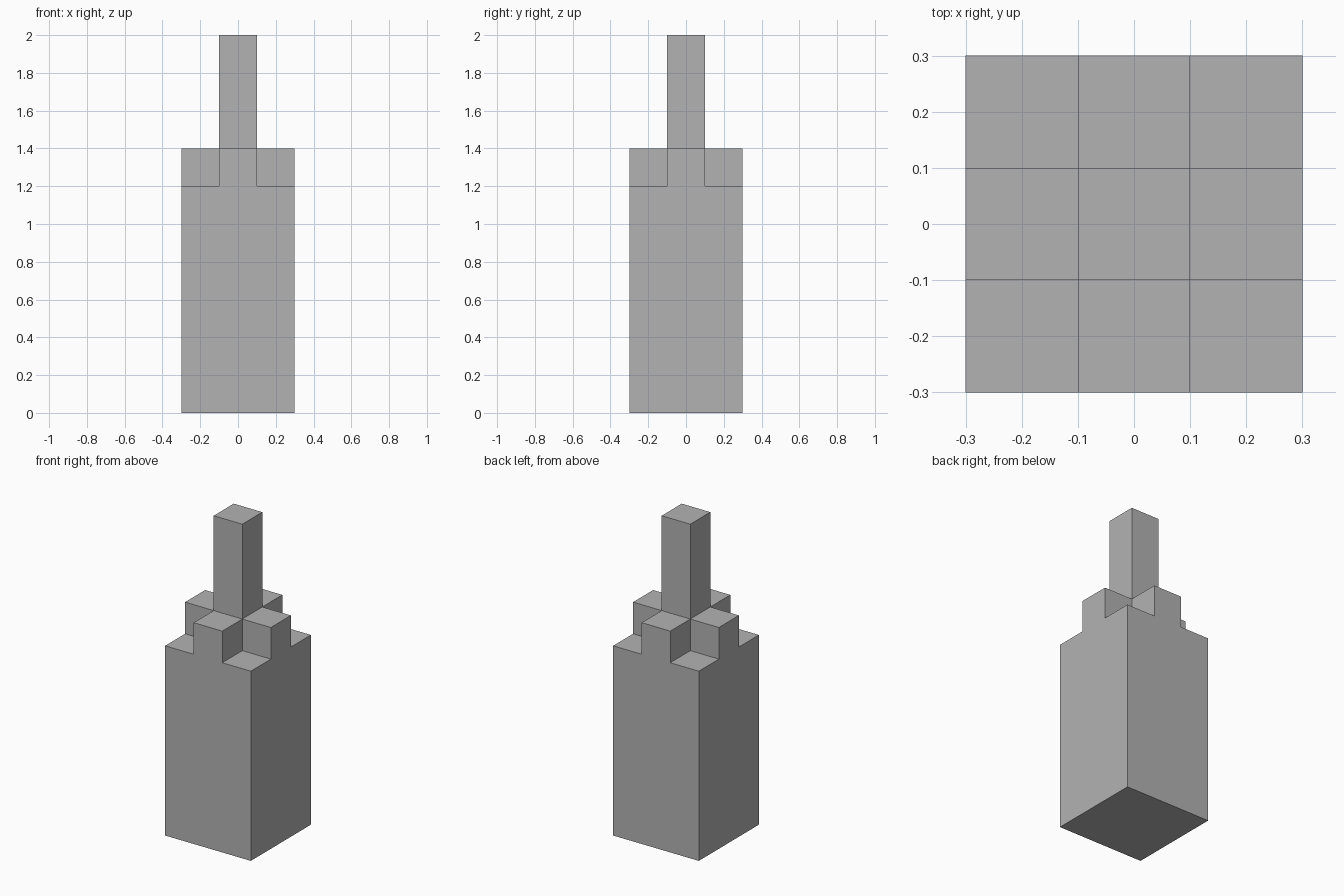
import bpy
import bmesh
import math

cube = bpy.data.objects.get("Cube")
if cube:
    bpy.data.objects.remove(cube, do_unlink=True)

# Single plain grey
GREY = (0.45, 0.45, 0.45, 1.0)
mat = bpy.data.materials.new("plain grey")
mat.use_nodes = True
mat.diffuse_color = GREY
mat.node_tree.nodes["Principled BSDF"].inputs["Base Color"].default_value = GREY

HALF = 0.3    # half width of the body
CELL = 0.1    # half width of the spire and of each cross arm


def raise_faces(bm, faces, height):
    """Extrude faces straight up and return the new caps."""
    geom = bmesh.ops.extrude_face_region(bm, geom=faces)["geom"]
    verts = [g for g in geom if isinstance(g, bmesh.types.BMVert)]
    bmesh.ops.translate(bm, verts=verts, vec=(0, 0, height))
    return [g for g in geom if isinstance(g, bmesh.types.BMFace)]


def centre(face):
    return face.calc_center_median()


bm = bmesh.new()
bmesh.ops.create_grid(bm, x_segments=3, y_segments=3, size=HALF)

# Square body
caps = raise_faces(bm, bm.faces[:], 1.2)

# Cross-shaped step, leaving the four corners low
cross = [f for f in caps if min(abs(centre(f).x), abs(centre(f).y)) < CELL]
caps = raise_faces(bm, cross, 0.2)

# Central spire
middle = [f for f in caps if max(abs(centre(f).x), abs(centre(f).y)) < CELL]
raise_faces(bm, middle, 0.6)

# Merge coplanar faces into clean flat sides
bmesh.ops.recalc_face_normals(bm, faces=bm.faces[:])
bmesh.ops.dissolve_limit(bm, angle_limit=math.radians(1),
                         verts=bm.verts[:], edges=bm.edges[:])

mesh = bpy.data.meshes.new("stepped_tower")
bm.to_mesh(mesh)
bm.free()
mesh.materials.append(mat)
bpy.context.collection.objects.link(bpy.data.objects.new("stepped_tower", mesh))
